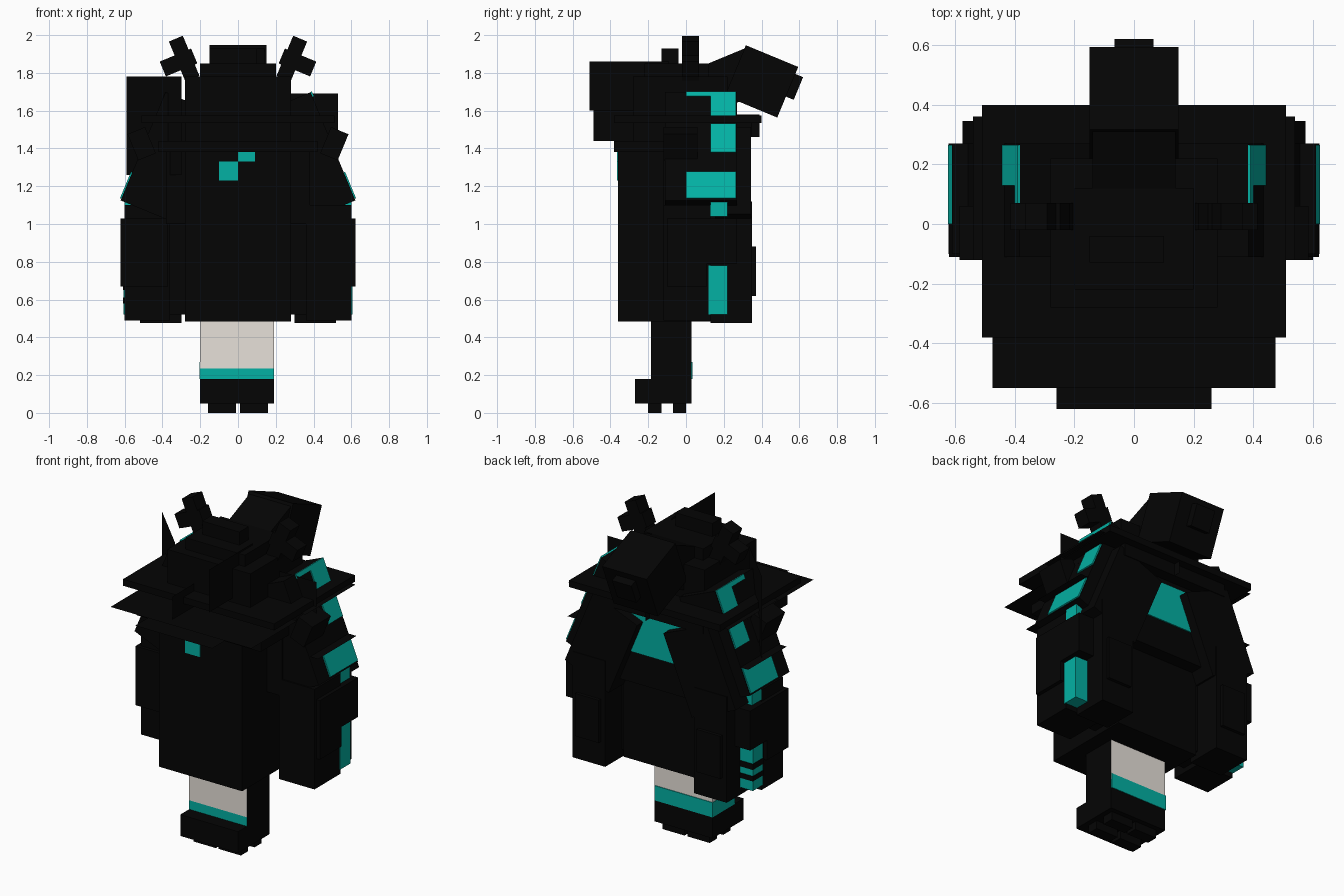
import bpy, math
from mathutils import Matrix, Vector

if "Cube" in bpy.data.objects:
    bpy.data.objects.remove(bpy.data.objects["Cube"])

TILT = math.radians(22.5)


def material(name, rgb):
    m = bpy.data.materials.new(name)
    m.diffuse_color = (*rgb, 1)
    m.use_nodes = True
    m.node_tree.nodes["Principled BSDF"].inputs["Base Color"].default_value = m.diffuse_color
    return m


BLACK = material("black cloth", (0.0014, 0.0014, 0.0014))
TEAL = material("teal trim", (0.001, 0.44, 0.37))
SKIN = material("pale grey", (0.82, 0.77, 0.72))


def make(name, verts, faces, mat):
    me = bpy.data.meshes.new(name)
    me.from_pydata(verts, [], faces)
    me.materials.append(mat)
    ob = bpy.data.objects.new(name, me)
    bpy.context.collection.objects.link(ob)
    return ob


def tilted(name, centre, size, mat=BLACK, angle=0, axis='Y'):
    """Box given by centre and size, turned about one axis."""
    rot = Matrix.Rotation(angle, 3, axis)
    c = Vector(centre)
    verts = [c + rot @ Vector((i * size[0] / 2, j * size[1] / 2, k * size[2] / 2))
             for i in (-1, 1) for j in (-1, 1) for k in (-1, 1)]
    faces = [(0, 1, 3, 2), (4, 6, 7, 5), (0, 4, 5, 1),
             (2, 3, 7, 6), (0, 2, 6, 4), (1, 5, 7, 3)]
    return make(name, verts, faces, mat)


def box(name, x, y, z, mat=BLACK):
    """Box given by its extents."""
    lim = (x, y, z)
    return tilted(name, [(a + b) / 2 for a, b in lim], [b - a for a, b in lim], mat)


def sheet_flat(name, x, y, z):
    make(name, [(x[0], y[0], z), (x[1], y[0], z), (x[1], y[1], z), (x[0], y[1], z)],
         [(0, 1, 2, 3)], BLACK)


def sheet_up(name, p, q, z):
    make(name, [(*p, z[0]), (*q, z[0]), (*q, z[1]), (*p, z[1])], [(0, 1, 2, 3)], BLACK)


# Feet and legs
for s in (-1, 1):
    for n, y in (("toe", (-0.20, -0.13)), ("heel", (-0.07, 0.0))):
        box(n + "_sole", sorted((s * 0.01, s * 0.16)), y, (0, 0.05))
box("boot", (-0.20, 0.19), (-0.27, 0.03), (0.05, 0.18))
for n, z, m in (("boot_cuff", (0.18, 0.235), TEAL), ("legs", (0.235, 0.52), SKIN)):
    ob = box(n, (-0.20, 0.19), (-0.185, 0.03), z, m)
    ob.data.materials.append(BLACK)
    for p in ob.data.polygons:          # dark outer side of the right leg
        p.material_index = 1 if p.center.x > 0.18 else 0
box("cuff_rear", (-0.203, 0.188), (0.028, 0.034), (0.18, 0.27), TEAL)
box("cuff_side", (-0.203, -0.198), (-0.18, 0.03), (0.18, 0.27), TEAL)

# Coat body, back and collar
box("coat", (-0.28, 0.28), (-0.36, 0.20), (0.485, 1.40))
box("coat_sides", (-0.38, 0.38), (0.0, 0.19), (0.52, 1.10))
box("coat_back", (-0.28, 0.28), (0.0, 0.28), (1.0, 1.50))
box("back_patch", (-0.17, 0.17), (0.28, 0.288), (1.19, 1.43), TEAL)
box("coat_chest", (-0.38, 0.38), (-0.12, 0.20), (1.0, 1.40))
box("collar", (-0.42, 0.42), (-0.38, 0.27), (1.38, 1.44))
box("front_patch_low", (-0.10, 0.0), (-0.366, -0.36), (1.23, 1.33), TEAL)
box("front_patch_high", (0.0, 0.09), (-0.366, -0.36), (1.33, 1.39), TEAL)

# Arms, mirrored
for s in (-1, 1):
    def span(a, b):
        return sorted((s * a, s * b))
    front = -0.12 if s > 0 else -0.08
    box("lower_sleeve", span(0.36, 0.60), (front, 0.13), (0.49, 1.10))
    box("sleeve_back", span(0.30, 0.52), (0.13, 0.35), (0.475, 1.12))
    box("sleeve_pocket", span(0.33, 0.49), (0.35, 0.37), (0.62, 0.88))
    box("sleeve_band_front", span(0.37, 0.622), (-0.10, 0.11), (0.67, 1.03))
    box("sleeve_band", span(0.37, 0.622), (-0.10, 0.27), (0.79, 1.03))
    box("sleeve_stripe", span(0.51, 0.605), (0.12, 0.22), (0.52, 0.78), TEAL)
    if s < 0:
        for z in ((0.58, 0.61), (0.65, 0.685)):
            box("stripe_gap", span(0.509, 0.608), (0.119, 0.224), z)
    box("elbow_patch", span(0.38, 0.60), (0.13, 0.22), (1.04, 1.12), TEAL)
    a = -s * TILT

    def on_arm(along, out):
        """Point at a distance along and out from the upper sleeve axis."""
        c, n = math.cos(TILT), math.sin(TILT)
        return s * (0.375 - n * along + c * out), 1.38 + c * along + n * out
    x, z = on_arm(-0.02, 0)
    tilted("upper_sleeve", (x, 0.08, z), (0.26, 0.38, 0.62), BLACK, a)
    x, z = on_arm(-0.13, -0.10)
    tilted("sleeve_rear", (x, 0.25, z), (0.32, 0.19, 0.50), BLACK, a)
    for n, z0, z1, y0, y1 in (("cuff_trim", 1.135, 1.275, 0.0, 0.265),
                              ("sleeve_trim", 1.38, 1.53, 0.13, 0.265),
                              ("shoulder_trim", 1.56, 1.70, 0.13, 0.265),
                              ("shoulder_strip", 1.675, 1.70, 0.0, 0.13)):
        c, off = math.cos(TILT), 1.38 + math.sin(TILT) * 0.133
        x, z = on_arm(((z0 + z1) / 2 - off) / c, 0.133)
        tilted(n, (x, (y0 + y1) / 2, z), (0.009, y1 - y0, (z1 - z0) / c), TEAL, a)
    # shoulder flap leaning outwards, and flat flaps over the cuff and shoulder
    tilted("shoulder_flap", (s * 0.51, -0.03, 1.425), (0.10, 0.18, 0.15), BLACK, -a)
    sheet_flat("cuff_flap", span(0.40, 0.61), (-0.10, 0.27), 1.28)
    sheet_flat("shoulder_layer", span(0.42, 0.54), (-0.12, 0.36), 1.54)

# Head, hood and bun
box("head", (-0.28, 0.28), (-0.28, 0.22), (1.40, 1.78))
box("crown", (-0.20, 0.20), (-0.22, 0.12), (1.78, 1.85))
box("top_tuft", (-0.15, 0.10), (-0.13, -0.04), (1.80, 1.93))
box("hood_rear", (-0.36, 0.36), (0.0, 0.35), (1.46, 1.57))
tilted("bun_base", (0, 0.24, 1.765), (0.28, 0.30, 0.25), BLACK, TILT, 'X')
tilted("bun", (0, 0.40, 1.755), (0.30, 0.30, 0.29), BLACK, -TILT, 'X')
tilted("bun_tip", (0, 0.572, 1.727), (0.13, 0.05, 0.13), BLACK, -TILT, 'X')

# Ears, each an upright with a cross piece
for s in (-1, 1):
    tilted("ear", (s * 0.285, 0.025, 1.875), (0.08, 0.09, 0.23), BLACK, s * TILT)
    tilted("ear_cross", (s * 0.315, 0.025, 1.855), (0.18, 0.09, 0.085), BLACK, s * TILT)

# Flat layered hair: a thin brim and sheets
box("hair_brim", (-0.51, 0.51), (-0.38, 0.40), (1.535, 1.575))
sheet_flat("hair_layer_front", (-0.475, 0.475), (-0.55, 0.10), 1.48)
sheet_flat("hair_layer_fringe", (-0.26, 0.26), (-0.62, -0.10), 1.45)

# Upright hair sheets
sheet_up("hair_fin_front", (0.16, -0.51), (0.16, -0.09), (1.60, 1.86))
sheet_up("hair_fin_low", (-0.10, -0.49), (-0.10, -0.10), (1.44, 1.62))
sheet_up("hair_fin_rear", (0.0, 0.20), (0.0, 0.39), (1.46, 1.58))
sheet_up("hair_fin_left", (-0.59, 0.11), (-0.30, -0.18), (1.26, 1.78))
sheet_up("hair_fin_right", (0.20, 0.0), (0.53, 0.0), (1.35, 1.69))
